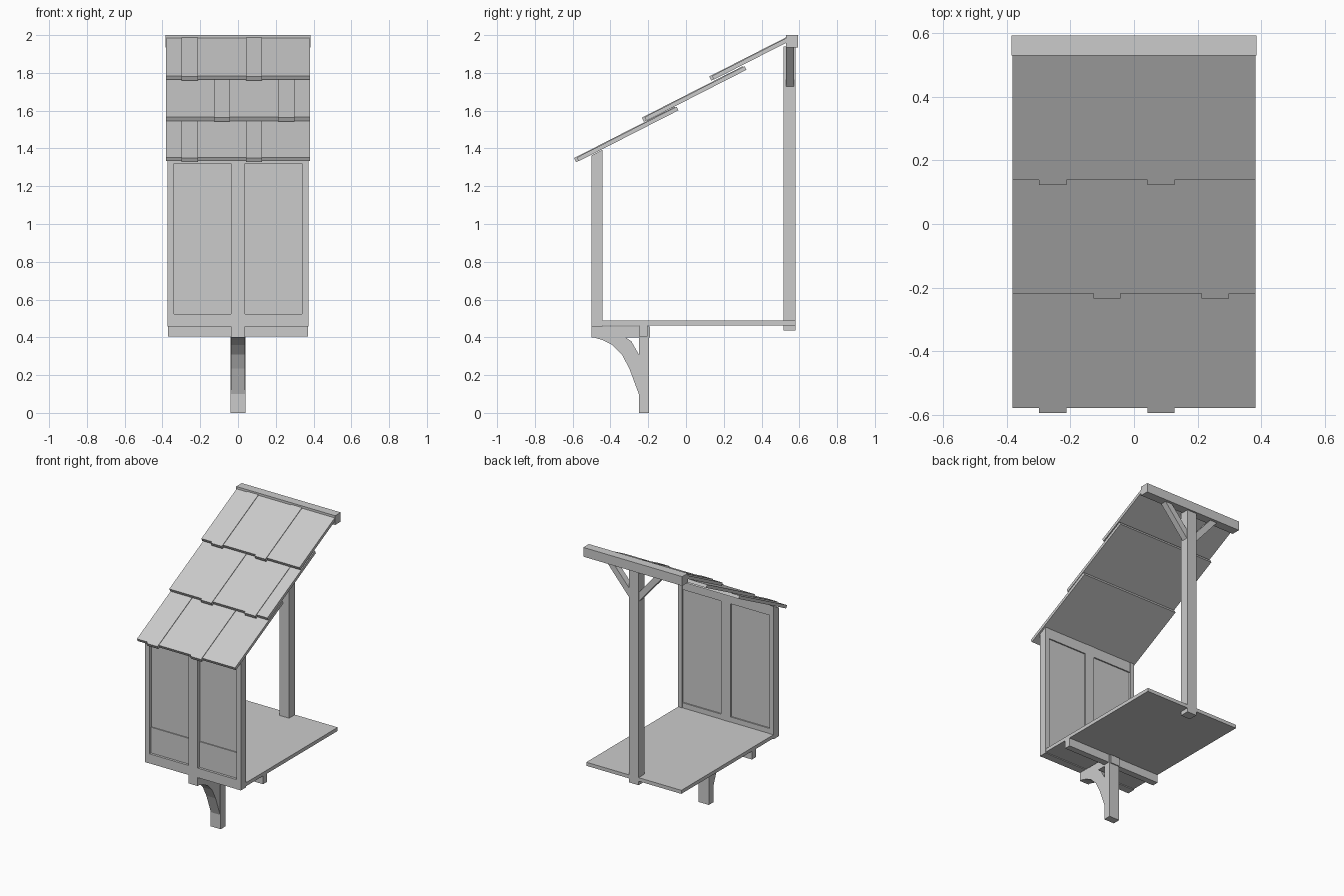
import bpy, bmesh, math
from mathutils import Vector

old = bpy.data.objects.get("Cube")
if old:
    bpy.data.objects.remove(old, do_unlink=True)

wood = bpy.data.materials.new("plain_grey")
wood.use_nodes = True
GREY = (0.6, 0.6, 0.6, 1)
wood.diffuse_color = GREY
wood.node_tree.nodes["Principled BSDF"].inputs["Base Color"].default_value = GREY


def extrude(name, points, direction):
    """Closed polygon pushed along a direction."""
    bm = bmesh.new()
    face = bm.faces.new([bm.verts.new(p) for p in points])
    new = bmesh.ops.extrude_face_region(bm, geom=[face])["geom"]
    bmesh.ops.translate(bm, vec=Vector(direction),
                        verts=[v for v in new if isinstance(v, bmesh.types.BMVert)])
    bmesh.ops.recalc_face_normals(bm, faces=bm.faces)
    mesh = bpy.data.meshes.new(name)
    bm.to_mesh(mesh)
    bm.free()
    mesh.materials.append(wood)
    obj = bpy.data.objects.new(name, mesh)
    bpy.context.collection.objects.link(obj)
    return obj


def side_profile(name, yz, x0, x1):
    return extrude(name, [(x0, y, z) for y, z in yz], (x1 - x0, 0, 0))


def box(name, x0, x1, y0, y1, z0, z1):
    return side_profile(name, [(y0, z0), (y1, z0), (y1, z1), (y0, z1)], x0, x1)


# Floor and the support below it
box("floor", -0.37, 0.37, -0.45, 0.58, 0.463, 0.488)
box("cross_beam", -0.37, 0.37, -0.25, -0.205, 0.405, 0.463)
box("support_post", -0.04, 0.04, -0.25, -0.197, 0, 0.455)
box("support_arm", -0.036, 0.036, -0.5, -0.19, 0.398, 0.457)
side_profile("curved_brace",
             [(-0.49, 0.4), (-0.44, 0.385), (-0.39, 0.36), (-0.34, 0.31),
              (-0.3, 0.235), (-0.25, 0.1), (-0.25, 0.31), (-0.29, 0.38), (-0.32, 0.4)],
             -0.036, 0.036)

# Front wall frame, with posts cut to the roof slope
SLOPE = 0.51
wall_post = [(-0.5, 0.457), (-0.442, 0.457), (-0.442, 1.392), (-0.5, 1.362)]
for side, name in ((-1, "right_corner_post"), (1, "left_corner_post")):
    side_profile(name, wall_post, side * 0.34, side * 0.372)
side_profile("centre_wall_post", wall_post, -0.036, 0.036)
box("bottom_rail", -0.372, 0.372, -0.499, -0.444, 0.457, 0.524)
side_profile("top_plate", [(-0.499, 1.32), (-0.444, 1.32), (-0.444, 1.392), (-0.499, 1.363)],
             -0.372, 0.372)

# Wall panels between the posts
for side, name in ((-1, "right"), (1, "left")):
    box(name + "_wall_panel", side * 0.03, side * 0.345, -0.475, -0.453, 0.5, 1.34)
    box(name + "_lower_board", side * 0.03, side * 0.345, -0.482, -0.47, 0.5, 0.705)

# Rear post, ridge beam and angled braces
box("rear_post", -0.037, 0.037, 0.515, 0.58, 0.435, 1.94)
box("ridge_beam", -0.385, 0.385, 0.53, 0.592, 1.935, 2.0)
for side, name in ((-1, "right_rear_brace"), (1, "left_rear_brace")):
    outline = [(0.03, 1.72), (0.22, 1.94), (0.165, 1.94), (0.03, 1.785)]
    extrude(name, [(side * x, 0.53, z) for x, z in outline], (0, 0.043, 0))

# Roof: three overlapping courses, each with a few raised, longer planks
lean = Vector((1, SLOPE)).normalized()
normal = Vector((-lean.y, lean.x))


def plank(name, x0, x1, start, end_y, thick):
    """Sloping board starting at its lower top edge."""
    top0 = Vector(start)
    top1 = top0 + lean * ((end_y - top0.x) / lean.x)
    down = normal * -thick
    side_profile(name, [top0, top1, top1 + down, top0 + down], x0, x1)


courses = [
    ("lower", (-0.578, 1.352), -0.05, [(-0.298, -0.212), (0.042, 0.127)]),
    ("middle", (-0.219, 1.566), 0.31, [(-0.128, -0.043), (0.212, 0.298)]),
    ("upper", (0.138, 1.784), 0.54, [(-0.298, -0.212), (0.042, 0.127)]),
]
for name, start, end_y, raised in courses:
    plank(name + "_roof_course", -0.382, 0.382, start, end_y, 0.022)
    for i, (x0, x1) in enumerate(raised):
        low = Vector(start) - lean * 0.015 + normal * 0.004
        plank(f"{name}_raised_plank_{i + 1}", x0, x1, low, end_y - 0.01, 0.024)
